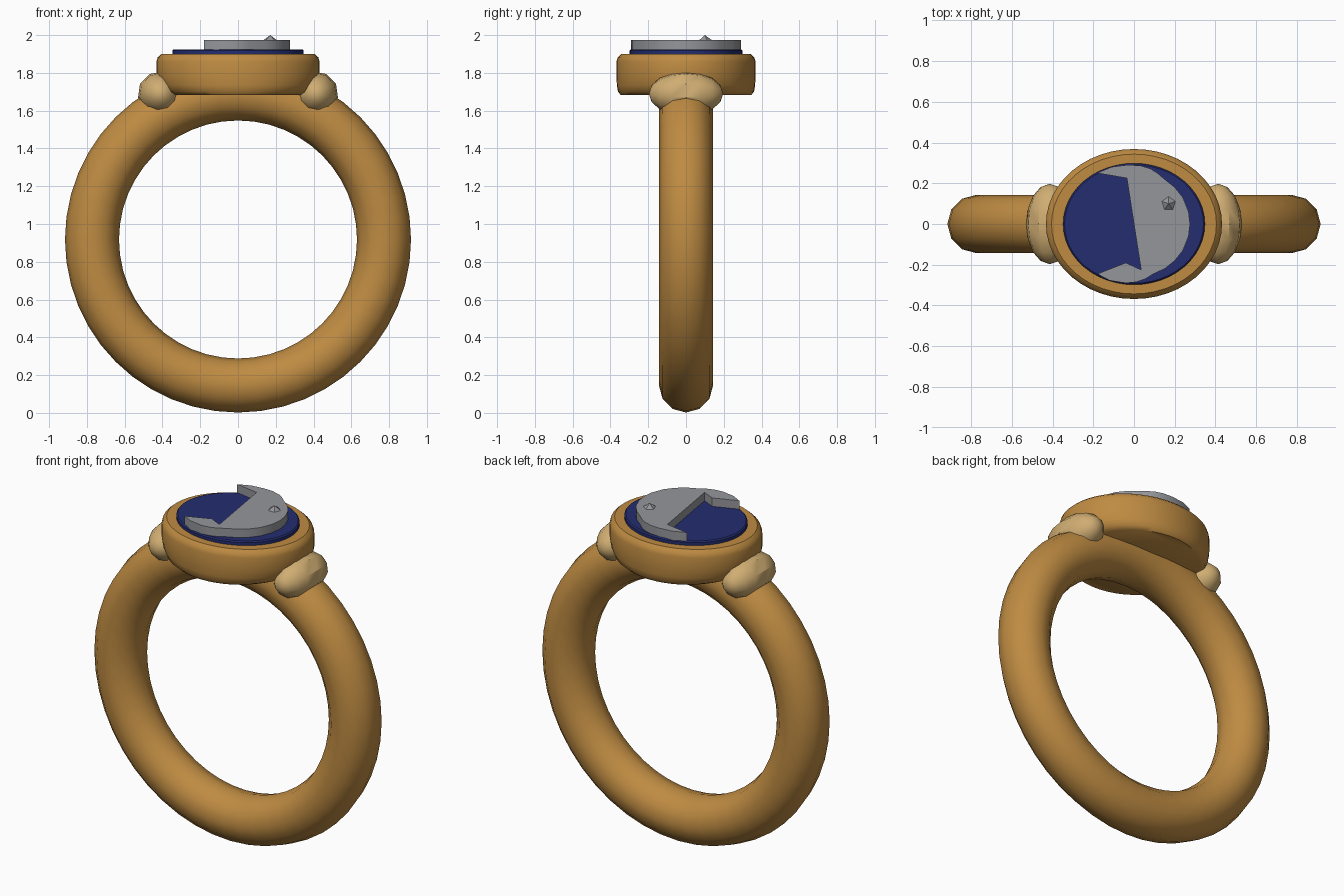
import bpy, bmesh, math
from mathutils import Matrix

if "Cube" in bpy.data.objects:
    bpy.data.objects.remove(bpy.data.objects["Cube"])


def material(name, rgb):
    m = bpy.data.materials.new(name)
    m.diffuse_color = (*rgb, 1)
    m.use_nodes = True
    m.node_tree.nodes["Principled BSDF"].inputs["Base Color"].default_value = m.diffuse_color
    return m


gold = material("gold", (0.52, 0.26, 0.055))
pale_gold = material("pale gold", (0.63, 0.42, 0.17))
blue = material("deep blue", (0.017, 0.026, 0.16))
silver = material("silver", (0.30, 0.305, 0.325))


def finish(bm, name, mat, angle=None):
    bmesh.ops.recalc_face_normals(bm, faces=bm.faces)
    me = bpy.data.meshes.new(name)
    bm.to_mesh(me)
    bm.free()
    ob = bpy.data.objects.new(name, me)
    bpy.context.collection.objects.link(ob)
    me.materials.append(mat)
    if angle:
        bpy.ops.object.select_all(action='DESELECT')
        ob.select_set(True)
        bpy.context.view_layer.objects.active = ob
        bpy.ops.object.shade_smooth_by_angle(angle=math.radians(angle))
    return ob


def oval_stack(name, rings, mat, n=48):
    """Closed solid through ovals given as (radius x, radius y, z)."""
    bm = bmesh.new()
    loops = []
    for rx, ry, z in rings:
        loops.append([bm.verts.new((rx * math.cos(2 * math.pi * i / n),
                                    ry * math.sin(2 * math.pi * i / n), z))
                      for i in range(n)])
    for a, b in zip(loops, loops[1:]):
        for i in range(n):
            j = (i + 1) % n
            bm.faces.new((a[i], a[j], b[j], b[i]))
    bm.faces.new(loops[0][::-1])
    bm.faces.new(loops[-1])
    return finish(bm, name, mat, 40)


# Round band standing upright
bpy.ops.mesh.primitive_torus_add(major_radius=0.773, minor_radius=0.143,
                                 major_segments=48, minor_segments=12,
                                 location=(0, 0, 0.918),
                                 rotation=(math.pi / 2, 0, 0))
band = bpy.context.object
band.name = "band"
band.data.materials.append(gold)
bpy.ops.object.shade_smooth_by_angle(angle=math.radians(50))

# Oval bezel, rounded under the ends
oval_stack("bezel", [(0.36, 0.345, 1.683), (0.40, 0.36, 1.70),
                     (0.42, 0.366, 1.735), (0.432, 0.368, 1.78),
                     (0.432, 0.368, 1.86), (0.425, 0.361, 1.883),
                     (0.405, 0.343, 1.90)], gold)

# Blue inlay
oval_stack("inlay", [(0.348, 0.298, 1.88), (0.348, 0.298, 1.918),
                     (0.341, 0.291, 1.925)], blue)

# Silver emblem plate with a notched left edge
outline = [(-.18, .25), (-.035, .225), (.035, -.225), (-.04, -.19),
           (-.18, -.245), (-.12, -.277), (-.04, -.29), (.01, -.285),
           (.055, -.27), (.095, -.245), (.15, -.22), (.20, -.18),
           (.24, -.13), (.268, -.06), (.275, 0), (.268, .06),
           (.24, .13), (.20, .18), (.15, .22), (.115, .25),
           (.08, .272), (.03, .287), (-.03, .29), (-.11, .28)]
bm = bmesh.new()
face = bm.faces.new([bm.verts.new((x, y, 1.92)) for x, y in outline])
ext = bmesh.ops.extrude_face_region(bm, geom=[face])
bmesh.ops.translate(bm, vec=(0, 0, 0.055),
                    verts=[g for g in ext["geom"] if isinstance(g, bmesh.types.BMVert)])
finish(bm, "emblem_plate", silver, 30)

# Small pointed stud on the plate
bm = bmesh.new()
bmesh.ops.create_cone(bm, cap_ends=True, segments=5, radius1=0.042, radius2=0,
                      depth=0.03, matrix=Matrix.Translation((0.17, 0.1, 1.985)))
finish(bm, "emblem_stud", silver)

# Faceted shoulder beads either side of the bezel
for side, label in ((-1, "left"), (1, "right")):
    bm = bmesh.new()
    mat = (Matrix.Translation((side * 0.413, 0, 1.69))
           @ Matrix.Rotation(side * math.radians(28), 4, 'Y')
           @ Matrix.Diagonal((0.118, 0.197, 0.118, 1))
           @ Matrix.Rotation(math.pi / 2, 4, 'X'))
    bmesh.ops.create_uvsphere(bm, u_segments=10, v_segments=8, radius=1, matrix=mat)
    finish(bm, label + "_shoulder_bead", pale_gold, 35)
